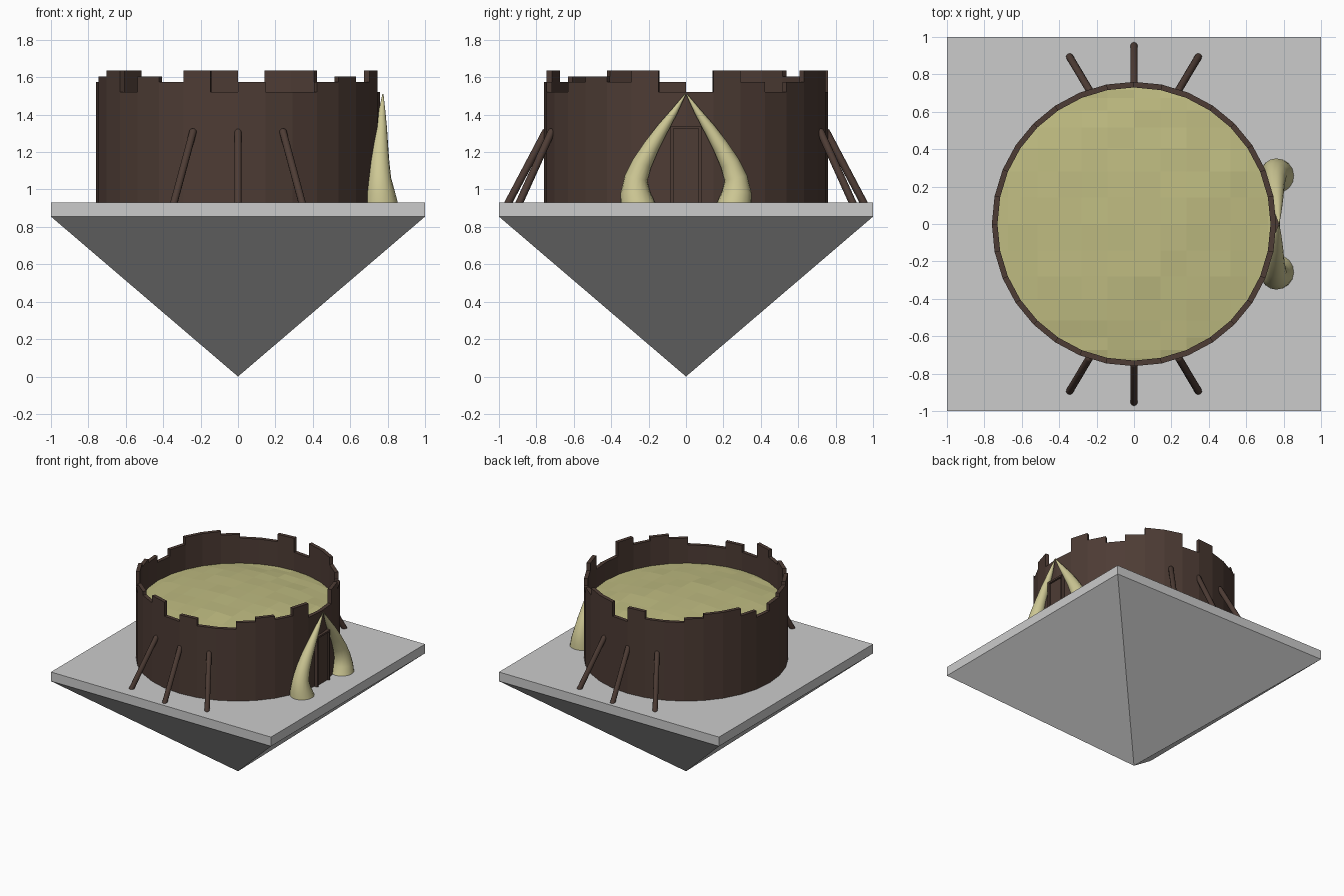
import bpy, bmesh, math, random
from mathutils import Vector

if "Cube" in bpy.data.objects:
    bpy.data.objects.remove(bpy.data.objects["Cube"])

random.seed(4)
SIDES, R_OUT, R_IN = 32, 0.76, 0.73
GROUND, RIM = 0.93, 1.52
STEP = 2 * math.pi / SIDES


def material(name, rgb):
    m = bpy.data.materials.new(name)
    m.diffuse_color = (*rgb, 1)
    m.use_nodes = True
    m.node_tree.nodes["Principled BSDF"].inputs["Base Color"].default_value = m.diffuse_color
    return m


WOOD = material("dark_wood", (0.075, 0.045, 0.035))
BONE = material("bone", (0.62, 0.58, 0.30))
THATCH = material("thatch", (0.52, 0.50, 0.22))


def finish(bm, name, mat=None, smooth=False):
    bmesh.ops.recalc_face_normals(bm, faces=bm.faces[:])
    me = bpy.data.meshes.new(name)
    bm.to_mesh(me)
    bm.free()
    ob = bpy.data.objects.new(name, me)
    bpy.context.collection.objects.link(ob)
    if mat:
        me.materials.append(mat)
    if smooth:
        for o in bpy.context.selected_objects:
            o.select_set(False)
        bpy.context.view_layer.objects.active = ob
        ob.select_set(True)
        bpy.ops.object.shade_smooth_by_angle(angle=math.radians(40))
    return ob


def box(name, lo, hi, mat=None):
    bm = bmesh.new()
    bmesh.ops.create_cube(bm, size=1)
    for v in bm.verts:
        v.co = [(a + b) / 2 + c * (b - a) for a, b, c in zip(lo, hi, v.co)]
    return finish(bm, name, mat)


def sweep(name, path, sides, mat):
    """Round tube through (point, radius) pairs, capped at both ends."""
    bm = bmesh.new()
    pts = [Vector(p) for p, r in path]
    rings = []
    for i, (p, r) in enumerate(path):
        t = (pts[min(i + 1, len(pts) - 1)] - pts[max(i - 1, 0)]).normalized()
        u = t.cross(Vector((1, 0, 0.01))).normalized()
        w = t.cross(u)
        rings.append([bm.verts.new(pts[i] + r * (math.cos(a) * u + math.sin(a) * w))
                      for a in (2 * math.pi * k / sides for k in range(sides))])
    for a, b in zip(rings, rings[1:]):
        for k in range(sides):
            n = (k + 1) % sides
            bm.faces.new((a[k], a[n], b[n], b[k]))
    bm.faces.new(rings[0])
    bm.faces.new(rings[-1])
    return finish(bm, name, mat, True)


# Square slab on an inverted pyramid
box("base_slab", (-1, -1, 0.855), (1, 1, GROUND))
bm = bmesh.new()
top = [bm.verts.new((x, y, 0.855)) for x, y in ((-1, -1), (1, -1), (1, 1), (-1, 1))]
apex = bm.verts.new((0, 0, 0))
bm.faces.new(top)
for k in range(4):
    bm.faces.new((top[k], top[(k + 1) % 4], apex))
finish(bm, "base_pyramid")

# Round wall, each segment raised by its own level (0 is a gap), from +x anticlockwise
LEVELS = "31100330" "31123310" "12302130" "10012130"
LEVELS = "0" + "311" [0:2] + "0" + "1330" + "31123310" + "12302130" + "10012130"
HEIGHT = {"0": 0, "1": 0.055, "2": 0.085, "3": 0.115}
bm = bmesh.new()


def ring(r, z):
    return [bm.verts.new((r * math.cos(k * STEP), r * math.sin(k * STEP), z)) for k in range(SIDES)]


loops = [ring(R_OUT, GROUND), ring(R_OUT, RIM), ring(R_IN, RIM), ring(R_IN, GROUND)]
tops = []
for j in range(4):
    a, b = loops[j], loops[(j + 1) % 4]
    for k in range(SIDES):
        n = (k + 1) % SIDES
        f = bm.faces.new((a[k], a[n], b[n], b[k]))
        if j == 1:
            tops.append(f)
raised = [(f, HEIGHT[c]) for f, c in zip(tops, LEVELS) if c != "0"]
new = bmesh.ops.extrude_discrete_faces(bm, faces=[f for f, h in raised])["faces"]
for f, (old, h) in zip(new, raised):
    for v in f.verts:
        v.co.z += h
finish(bm, "wall", WOOD)

# Shallow uneven thatch roof: grid lines join opposite points of the round wall
bm = bmesh.new()
grid = {}
for i in range(-8, 9):
    for j in range(-8, 9):
        if abs(i) + abs(j) <= 8:
            x, y = R_IN * math.sin(i * STEP), R_IN * math.sin(j * STEP)
            z = 1.37 + 0.05 * (1 - (x * x + y * y) / R_IN ** 2)
            if abs(i) + abs(j) < 8:
                z += random.uniform(-0.006, 0.006)
            grid[i, j] = bm.verts.new((x, y, z))
for i in range(-8, 8):
    for j in range(-8, 8):
        vs = [grid[c] for c in ((i, j), (i + 1, j), (i + 1, j + 1), (i, j + 1)) if c in grid]
        if len(vs) > 2:
            bm.faces.new(vs)
roof = finish(bm, "thatch_roof", THATCH)
if roof.data.polygons[0].normal.z < 0:
    roof.data.flip_normals()

# Doorway on the right side
box("door", (0.73, -0.07, GROUND), (0.765, 0.07, 1.33), WOOD)
for s, side in ((-1, "front"), (1, "back")):
    y = sorted((s * 0.068, s * 0.082))
    box(f"door_post_{side}", (0.73, y[0], GROUND), (0.78, y[1], 1.34), WOOD)
box("door_lintel", (0.73, -0.082, 1.326), (0.78, 0.082, 1.34), WOOD)

# Pair of horns arching over the door
HORN = [(0.765, 0.255, 0.90, 0.096), (0.76, 0.272, 0.985, 0.079), (0.757, 0.267, 1.06, 0.062),
        (0.757, 0.235, 1.14, 0.053), (0.76, 0.185, 1.23, 0.043), (0.765, 0.125, 1.325, 0.032),
        (0.77, 0.06, 1.42, 0.018), (0.775, 0.003, 1.51, 0.003)]
for s, side in ((-1, "front"), (1, "back")):
    sweep(f"horn_{side}", [((x, s * y, z), r) for x, y, z, r in HORN], 16, BONE)

# Leaning props, three at the front and three at the back
for s, side in ((-1, "front"), (1, "back")):
    for k in (-1, 0, 1):
        low = Vector((k * 0.345, s * (0.955 - 0.06 * abs(k)), 0.92))
        high = Vector((k * 0.238, s * (0.745 - 0.03 * abs(k)), 1.318))
        tip = (high - low).normalized()
        sweep(f"prop_{side}_{k + 2}",
              [(low, 0.02), (high - tip * 0.01, 0.02), (high, 0.016), (high + tip * 0.008, 0.006)],
              10, WOOD)
